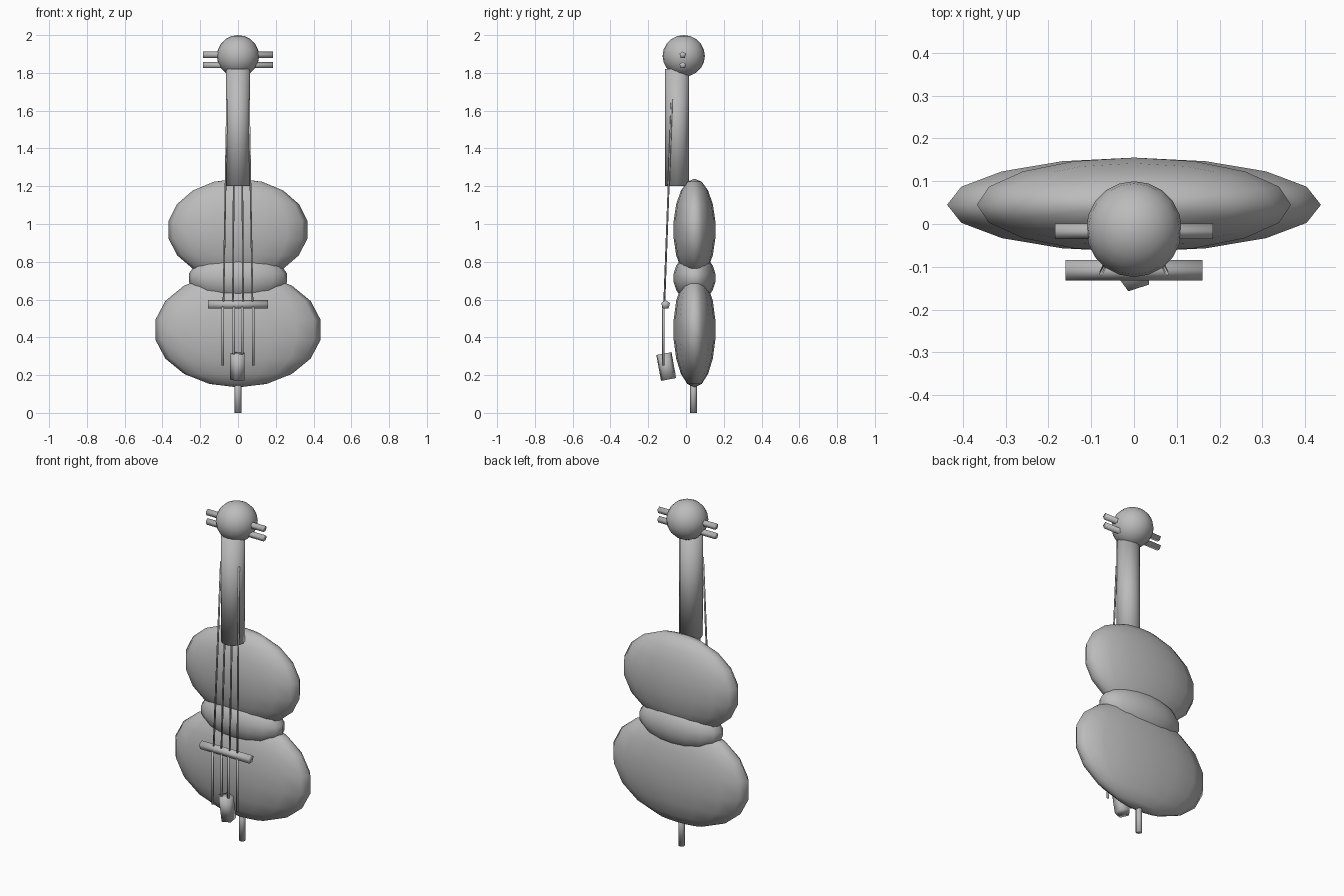
import bpy
import math
from mathutils import Vector

cube = bpy.data.objects.get("Cube")
if cube:
    bpy.data.objects.remove(cube, do_unlink=True)

GREY = (0.5, 0.5, 0.5, 1.0)
grey = bpy.data.materials.new("plain_grey")
grey.use_nodes = True
grey.diffuse_color = GREY
grey.node_tree.nodes["Principled BSDF"].inputs["Base Color"].default_value = GREY


def finish(name):
    obj = bpy.context.object
    obj.name = name
    obj.data.materials.append(grey)
    bpy.ops.object.transform_apply(location=False, rotation=True, scale=True)
    bpy.ops.object.shade_smooth()


def ball(name, centre, radii, segments, rings):
    bpy.ops.mesh.primitive_uv_sphere_add(
        segments=segments, ring_count=rings, radius=1, location=centre)
    bpy.context.object.scale = radii
    finish(name)


def rod(name, start, end, radius, sides, turn=0.0):
    a, b = Vector(start), Vector(end)
    bpy.ops.mesh.primitive_cylinder_add(
        vertices=sides, radius=radius, depth=(b - a).length, location=(a + b) / 2)
    obj = bpy.context.object
    obj.data.transform(Vector((0, 0, 1)).rotation_difference(b - a).to_matrix().to_4x4()
                       @ spin(turn))
    finish(name)


def spin(degrees):
    return Vector((1, 0, 0)).rotation_difference(
        Vector((math.cos(math.radians(degrees)), math.sin(math.radians(degrees)), 0))
    ).to_matrix().to_4x4()


# Body: three flattened bouts that run into each other
ball("lower_bout", (0, 0.045, 0.44), (0.444, 0.112, 0.305), 16, 9)
ball("upper_bout", (0, 0.045, 0.97), (0.373, 0.112, 0.27), 16, 9)
ball("waist", (0, 0.045, 0.715), (0.264, 0.112, 0.13), 16, 9)

# Neck, head and end pin
rod("neck", (0, -0.047, 1.2), (0, -0.047, 1.82), 0.064, 12)
ball("head", (0, -0.012, 1.89), (0.112, 0.112, 0.11), 20, 10)
rod("end_pin", (0, 0.04, 0), (0, 0.04, 0.2), 0.018, 8)

# Bridge and tailpiece
rod("bridge", (-0.16, -0.108, 0.573), (0.16, -0.108, 0.573), 0.025, 5, 90)
rod("tailpiece", (0, -0.117, 0.314), (0, -0.092, 0.177), 0.043, 5, 90)

# Tuning pegs, two through the head
for label, z in (("upper", 1.895), ("lower", 1.84)):
    rod(label + "_pegs", (-0.185, -0.017, z), (0.185, -0.017, z), 0.0185, 5, 90)

# Four strings, each in a long part above the bridge and a short part below
for i, (low, mid, top) in enumerate(
        ((-0.08, -0.077, -0.058), (-0.022, -0.027, -0.02),
         (0.022, 0.027, 0.02), (0.08, 0.077, 0.058))):
    rod(f"string_{i + 1}", (mid, -0.115, 0.58), (top, -0.075, 1.66), 0.005, 6)
    rod(f"string_tail_{i + 1}", (low, -0.12, 0.25), (low, -0.12, 0.58), 0.007, 6)
